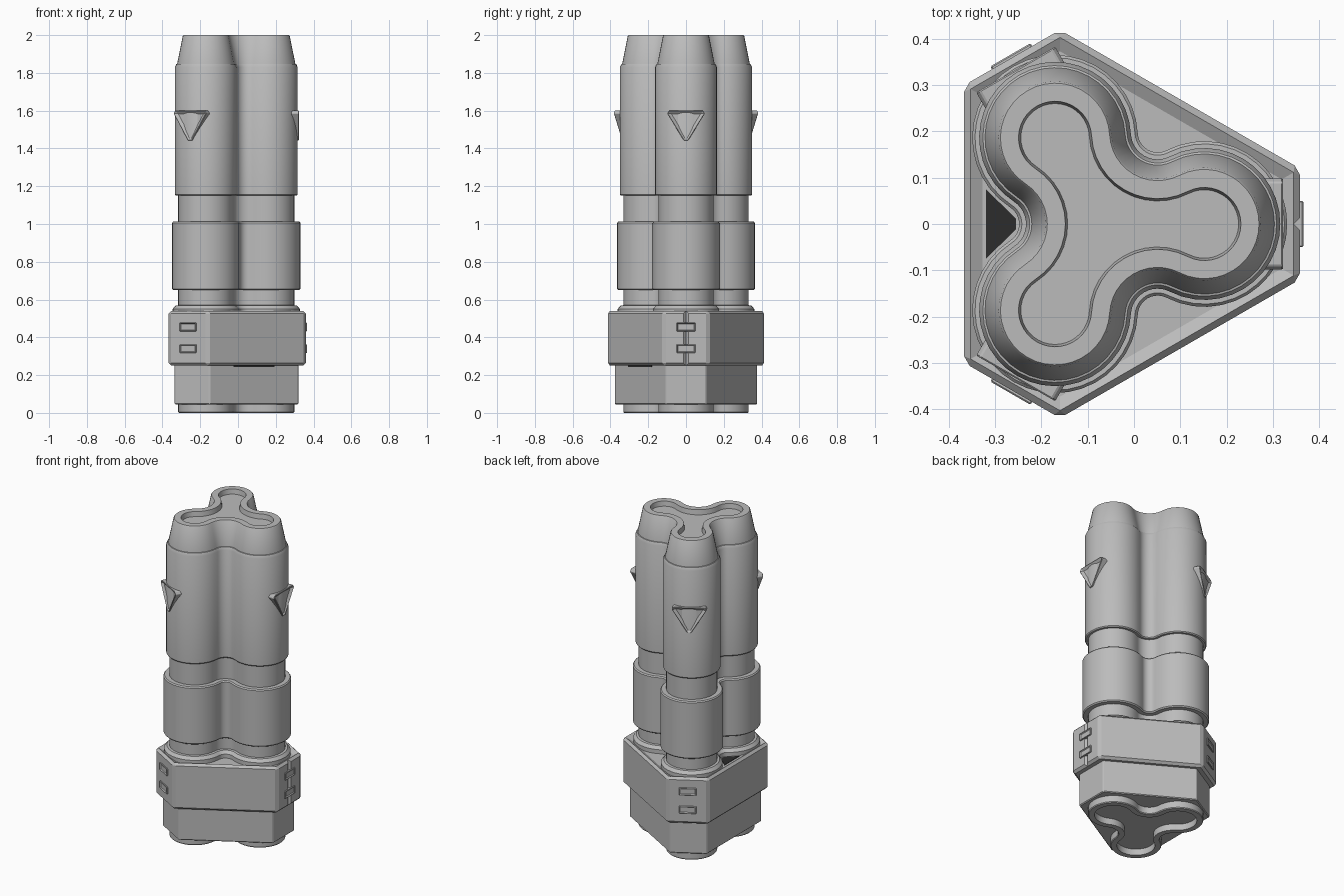
import bpy, bmesh
from math import sin, cos, atan2, hypot, radians, pi, sqrt
from mathutils import Matrix, Vector

if "Cube" in bpy.data.objects:
    bpy.data.objects.remove(bpy.data.objects["Cube"])

LOBE_DIST, LOBE_R, VALLEY = 0.215, 0.164, 0.228   # three-lobed cross-section
CX_LOBES, CX_HEX = -0.063, -0.056                 # axis positions


def material(name, value):
    mat = bpy.data.materials.new(name)
    mat.use_nodes = True
    color = (value, value, value, 1)
    mat.diffuse_color = color
    mat.node_tree.nodes["Principled BSDF"].inputs["Base Color"].default_value = color
    return mat


GREY = material("mid grey", 0.5)
DARK = material("dark gap", 0.025)


def finish(name, bm, mat=GREY, smooth=False):
    bmesh.ops.recalc_face_normals(bm, faces=bm.faces[:])
    mesh = bpy.data.meshes.new(name)
    bm.to_mesh(mesh)
    bm.free()
    mesh.materials.append(mat)
    obj = bpy.data.objects.new(name, mesh)
    bpy.context.collection.objects.link(obj)
    if smooth:
        bpy.ops.object.select_all(action='DESELECT')
        obj.select_set(True)
        bpy.context.view_layer.objects.active = obj
        bpy.ops.object.shade_smooth_by_angle(angle=radians(28))
    return obj


def trefoil(offset):
    """Outline of three lobes joined by concave fillets, grown by offset."""
    px = LOBE_DIST
    qx, qy = VALLEY * cos(pi / 3), VALLEY * sin(pi / 3)
    a = atan2(qy, qx - px)
    r = LOBE_R + offset
    q = hypot(qx - px, qy) - r
    pts = []
    for k in range(3):
        turn = Matrix.Rotation(k * 2 * pi / 3, 2)
        for i in range(25):
            t = -a + 2 * a * i / 24
            pts.append(turn @ Vector((px + r * cos(t), r * sin(t))))
        sweep = 2 * a - 2 * pi / 3
        for i in range(1, 12):
            t = a + pi - sweep * i / 12
            pts.append(turn @ Vector((qx + q * cos(t), qy + q * sin(t))))
    return pts


def loft(name, profile):
    """Stack of trefoil rings given as (offset, z), capped at both ends."""
    bm = bmesh.new()
    rings = [[bm.verts.new((p.x + CX_LOBES, p.y, z)) for p in trefoil(o)]
             for o, z in profile]
    n = len(rings[0])
    for lo, hi in zip(rings, rings[1:]):
        for i in range(n):
            j = (i + 1) % n
            bm.faces.new((lo[i], lo[j], hi[j], hi[i]))
    bm.faces.new(rings[0][::-1])
    bm.faces.new(rings[-1])
    return finish(name, bm, smooth=True)


def prism(name, pts, lo, hi, matrix=Matrix(), bevel=0, inset=0, depth=0, mat=GREY):
    """Extruded polygon with optional chamfer and recessed top face."""
    bm = bmesh.new()
    bottom = [bm.verts.new((x, y, lo)) for x, y in pts]
    top = [bm.verts.new((x, y, hi)) for x, y in pts]
    bm.faces.new(bottom[::-1])
    bm.faces.new(top)
    for i in range(len(pts)):
        j = (i + 1) % len(pts)
        bm.faces.new((bottom[i], bottom[j], top[j], top[i]))
    if bevel:
        bmesh.ops.bevel(bm, geom=bm.edges[:], offset=bevel, segments=1,
                        profile=0.5, affect='EDGES')
    if inset:
        bm.normal_update()
        face = max(bm.faces, key=lambda f: f.calc_center_median().z)
        bmesh.ops.inset_region(bm, faces=[face], thickness=inset)
        bmesh.ops.translate(bm, verts=face.verts[:], vec=(0, 0, -depth))
    bm.transform(matrix)
    return finish(name, bm, mat)


def hexagon(short, long):
    """Triangle with cut corners, by distance to its short and long sides."""
    w = (long - short / 2) / (sqrt(3) / 2)
    return [Matrix.Rotation(k * 2 * pi / 3, 2) @ Vector((short, s * w))
            for k in range(3) for s in (-1, 1)]


def rect(w, z0, z1):
    return [(-w, z0), (w, z0), (w, z1), (-w, z1)]


def outward(angle, cx):
    """Local x sideways, y up, z away from the axis."""
    basis = Matrix(((0, 0, 1, 0), (1, 0, 0, 0), (0, 1, 0, 0), (0, 0, 0, 1)))
    return Matrix.Translation((cx, 0, 0)) @ Matrix.Rotation(radians(angle), 4, 'Z') @ basis


# Three-lobed column, from foot to tip
loft("core_column", [(-0.055, 0.04), (-0.055, 0), (-0.022, 0), (-0.018, 0.005),
                     (-0.018, 1.2)])
loft("foot_flange", [(0.012, 0.5), (0.012, 0.55), (-0.004, 0.568), (-0.018, 0.57)])
loft("lower_sleeve", [(-0.018, 0.65), (0.009, 0.65), (0.015, 0.657),
                      (0.015, 1.005), (0.009, 1.012), (-0.018, 1.012)])
loft("upper_body", [(-0.018, 1.15), (-0.005, 1.15), (0, 1.156), (0, 1.83),
                    (-0.008, 1.847), (-0.018, 1.85)])
loft("tapered_tip", [(-0.012, 1.845), (-0.014, 1.857), (-0.042, 1.995),
                     (-0.046, 2), (-0.085, 2), (-0.09, 1.97)])

# Base block and chamfered collar
at_hex = Matrix.Translation((CX_HEX, 0, 0))
prism("base_block", hexagon(0.375, 0.28), 0.045, 0.27, at_hex, bevel=0.005)
collar = prism("collar", hexagon(0.415, 0.311), 0.25, 0.54, at_hex,
               bevel=0.014, inset=0.03, depth=0.015)

# Vertical groove in the collar's left corner face
groove = prism("groove_cutter", [(0.015, 0), (0, 0.015), (-0.015, 0), (0, -0.015)],
               0.2, 0.6, Matrix.Translation((CX_HEX + 0.416, 0, 0)))
cut = collar.modifiers.new("groove", 'BOOLEAN')
cut.object = groove
cut.operation = 'DIFFERENCE'
cut.solver = 'EXACT'
bpy.context.view_layer.objects.active = collar
bpy.ops.object.modifier_apply(modifier=cut.name)
bpy.data.objects.remove(groove)

# Corner clips and triangular badges, one set per lobe
for i, angle in enumerate((0, 120, 240), 1):
    for level, z in (("lower", 0.34), ("upper", 0.455)):
        prism(f"{level}_clip_{i}", rect(0.05, z - 0.023, z + 0.023), 0.39, 0.422,
              outward(angle, CX_HEX), bevel=0.003, inset=0.006, depth=0.006)
    prism(f"triangle_badge_{i}", [(-0.1, 1.585), (-0.09, 1.602), (0.09, 1.602),
                                  (0.1, 1.585), (0.012, 1.442), (-0.012, 1.442)],
          0.335, 0.385, outward(angle, CX_LOBES), bevel=0.003, inset=0.018, depth=0.012)

# Dark gaps behind and below the collar
prism("collar_gap", [(-0.32, 0.075), (-0.32, -0.075), (-0.255, -0.012), (-0.255, 0.012)],
      0.52, 0.528, mat=DARK)
prism("collar_shadow_gap", rect(0.125, 0.243, 0.25), 0.275, 0.283,
      outward(-60, CX_HEX), mat=DARK)
